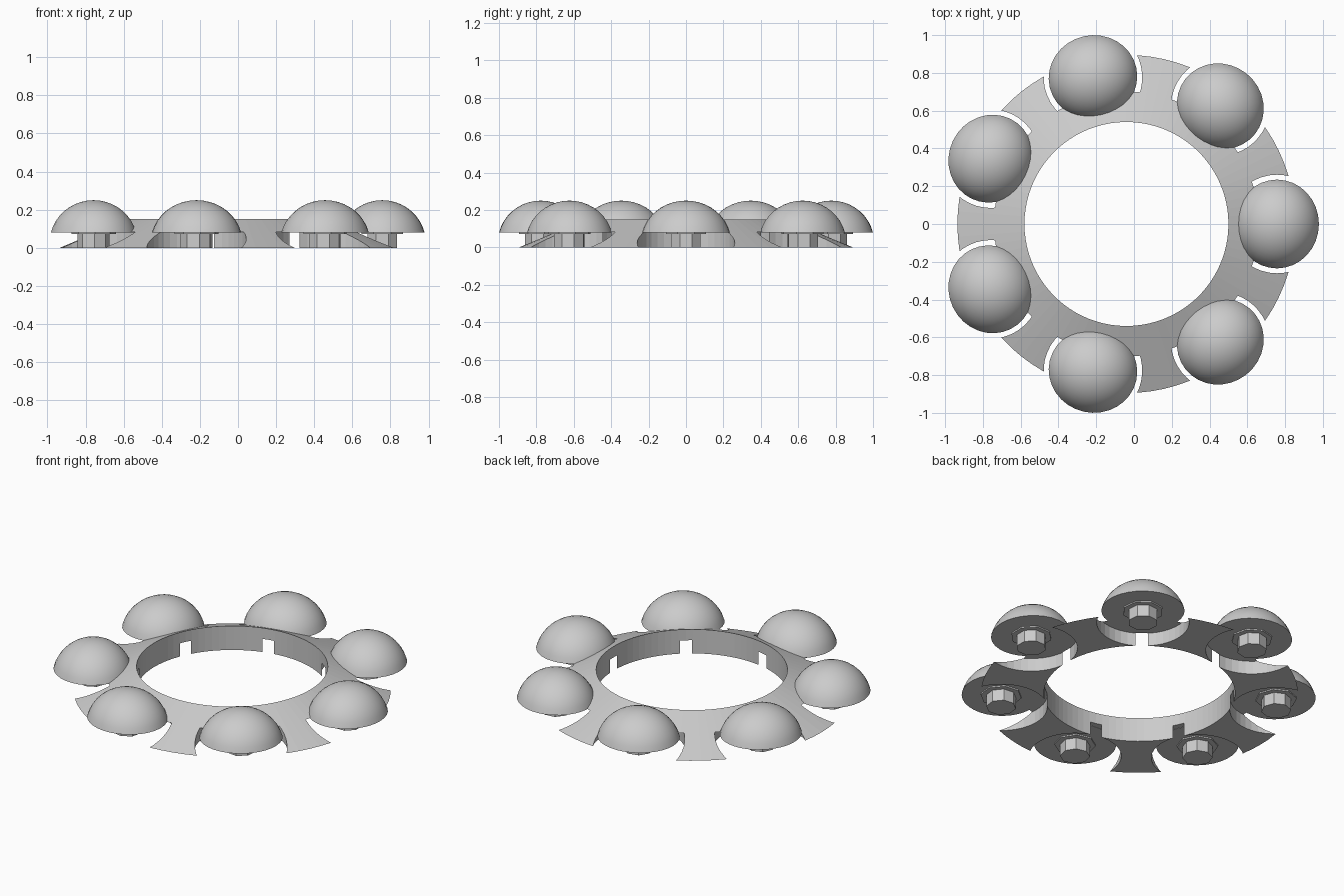
import bpy
import bmesh
from math import cos, sin, tau, radians
from mathutils import Matrix

if "Cube" in bpy.data.objects:
    bpy.data.objects.remove(bpy.data.objects["Cube"], do_unlink=True)

COUNT = 7
CENTRE_X = -0.04
DOME_ORBIT = 0.797

grey = bpy.data.materials.new("plain_grey")
grey.use_nodes = True
grey.diffuse_color = (0.6, 0.6, 0.6, 1)
grey.node_tree.nodes["Principled BSDF"].inputs["Base Color"].default_value = (0.6, 0.6, 0.6, 1)


def lathe(bm, profile, segments, matrix, closed=False):
    """Revolve (radius, z) points; a radius of 0 makes a pole."""
    rings = []
    for r, z in profile:
        if r == 0:
            rings.append([bm.verts.new(matrix @ Matrix.Translation((0, 0, z)).translation)] * segments)
        else:
            rings.append([bm.verts.new(matrix @ Matrix.Translation(
                (r * cos(tau * i / segments), r * sin(tau * i / segments), z)).translation)
                for i in range(segments)])
    pairs = list(zip(rings, rings[1:]))
    if closed:
        pairs.append((rings[-1], rings[0]))
    for a, b in pairs:
        for i in range(segments):
            j = (i + 1) % segments
            bm.faces.new(dict.fromkeys((a[i], a[j], b[j], b[i])))


def finish(name, bm):
    bmesh.ops.recalc_face_normals(bm, faces=bm.faces)
    mesh = bpy.data.meshes.new(name)
    bm.to_mesh(mesh)
    bm.free()
    mesh.materials.append(grey)
    obj = bpy.data.objects.new(name, mesh)
    bpy.context.collection.objects.link(obj)
    return obj


def activate(obj):
    bpy.ops.object.select_all(action="DESELECT")
    obj.select_set(True)
    bpy.context.view_layer.objects.active = obj


centre = Matrix.Translation((CENTRE_X, 0, 0))
spots = [centre @ Matrix.Rotation(tau * k / COUNT, 4, "Z") @ Matrix.Translation((DOME_ORBIT, 0, 0))
         for k in range(COUNT)]

# Sloping ring with a straight inner wall
bm = bmesh.new()
lathe(bm, [(0.54, 0), (0.895, 0), (0.54, 0.15)], 84, centre, closed=True)
ring = finish("sloping_ring", bm)

# Round sockets cut into the ring from below
bm = bmesh.new()
for spot in spots:
    lathe(bm, [(0, -0.1), (0.261, -0.1), (0.261, 0.082), (0, 0.082)], 40, spot)
cutter = finish("socket_cutter", bm)
cutter.hide_render = True
cut = ring.modifiers.new("sockets", "BOOLEAN")
cut.operation = "DIFFERENCE"
cut.solver = "EXACT"
cut.object = cutter
activate(ring)
bpy.ops.object.modifier_apply(modifier=cut.name)
bpy.data.objects.remove(cutter, do_unlink=True)

# Domes: slightly shallow caps, a little wider around the ring than across it
START = radians(14)
STEPS = 9
cap = [(0, 0.08)]
for s in range(STEPS):
    a = START + (radians(90) - START) * s / STEPS
    cap.append((cos(a) / cos(START), 0.08 + 0.17 * (sin(a) - sin(START)) / (1 - sin(START))))
cap.append((0, 0.25))

for k, spot in enumerate(spots, 1):
    bm = bmesh.new()
    lathe(bm, cap, 32, spot @ Matrix.Diagonal((0.222, 0.235, 1, 1)))
    dome = finish(f"dome_{k}", bm)
    activate(dome)
    bpy.ops.object.shade_smooth_by_angle(angle=radians(35))

    # Eight-sided stem with a thin collar under the dome
    bm = bmesh.new()
    lathe(bm, [(0, 0), (0.085, 0), (0.085, 0.072), (0.117, 0.072), (0.117, 0.085), (0, 0.085)],
          8, spot @ Matrix.Rotation(tau / 16, 4, "Z"))
    finish(f"stem_{k}", bm)
